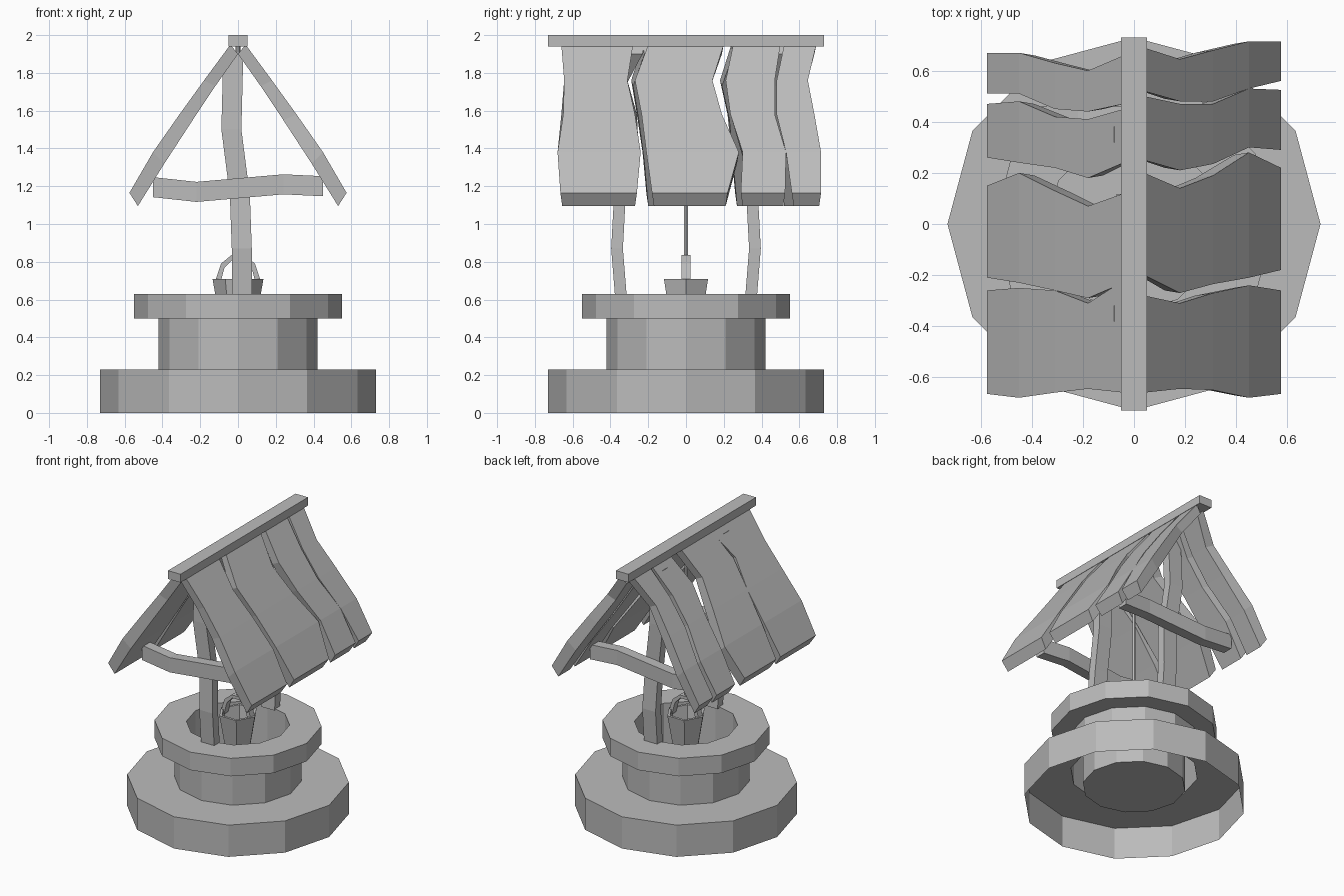
import bpy, bmesh
from math import cos, sin, pi

cube = bpy.data.objects.get("Cube")
if cube:
    bpy.data.objects.remove(cube)

GREY = 0.5
grey = bpy.data.materials.new("plain_grey")
grey.use_nodes = True
grey.diffuse_color = (GREY, GREY, GREY, 1)
grey.node_tree.nodes["Principled BSDF"].inputs["Base Color"].default_value = (GREY, GREY, GREY, 1)


def loft(name, rings, cap_start=True, cap_end=True):
    """Skin a row of matching rings with flat faces."""
    bm = bmesh.new()
    loops = [[bm.verts.new(p) for p in ring] for ring in rings]
    count = len(loops[0])
    for a, b in zip(loops, loops[1:]):
        for i in range(count):
            j = (i + 1) % count
            bm.faces.new((a[i], a[j], b[j], b[i]))
    if cap_start:
        bm.faces.new(loops[0][::-1])
    if cap_end:
        bm.faces.new(loops[-1])
    bmesh.ops.recalc_face_normals(bm, faces=bm.faces)
    mesh = bpy.data.meshes.new(name)
    bm.to_mesh(mesh)
    bm.free()
    mesh.materials.append(grey)
    obj = bpy.data.objects.new(name, mesh)
    bpy.context.collection.objects.link(obj)
    return obj


def circle(radius, z, sides):
    return [(radius * cos(2 * pi * i / sides), radius * sin(2 * pi * i / sides), z)
            for i in range(sides)]


def lathe(name, profile, sides, **caps):
    return loft(name, [circle(r, z, sides) for r, z in profile], **caps)


def flat_rect(x, y, z, w, d):
    """Horizontal rectangle, for upright parts."""
    return [(x + sx * w, y + sy * d, z) for sx, sy in ((-1, -1), (1, -1), (1, 1), (-1, 1))]


def side_rect(x, y, z, d, h):
    """Rectangle facing x, for parts that run sideways."""
    return [(x, y + sy * d, z + sz * h) for sy, sz in ((-1, -1), (1, -1), (1, 1), (-1, 1))]


# Stone wall: a stepped shell, open underneath, with a closed shaft
lathe("well_wall", [(0.34, 0.13), (0.34, 0.63), (0.55, 0.63), (0.55, 0.5), (0.42, 0.5),
                    (0.42, 0.23), (0.73, 0.23), (0.73, 0)], 12, cap_end=False)

# Crooked posts and cross braces, mirrored front to back
post_path = [(0.02, 0.345, 0.62), (0.02, 0.365, 0.87), (0.01, 0.35, 1.15),
             (-0.035, 0.36, 1.5), (-0.025, 0.35, 1.9)]
brace_path = [(-0.45, 0.42, 1.195), (-0.22, 0.43, 1.17), (0.24, 0.41, 1.21), (0.45, 0.42, 1.2)]
for end, s in (("front", -1), ("back", 1)):
    loft(end + "_post", [flat_rect(x, s * y, z, 0.053, 0.031) for x, y, z in post_path])
    loft(end + "_brace", [side_rect(x, s * y, z, 0.037, 0.053) for x, y, z in brace_path])

# Ridge beam
loft("ridge_beam", [flat_rect(0, 0, z, 0.05, 0.73) for z in (1.94, 2)])

# Roof planks: outer and inner slope, then the two wavy edges of each plank
outer = [(0.04, 1.95), (0.18, 1.76), (0.31, 1.58), (0.45, 1.38), (0.575, 1.165)]
inner = [(0, 1.9), (0.12, 1.73), (0.24, 1.55), (0.39, 1.32), (0.53, 1.095)]
left_edges = [
    ((-.66, -.645, -.65, -.68, -.665), (-.28, -.31, -.27, -.24, -.26)),
    ((-.2, -.27, -.235, -.21, -.18), (.2, .14, .19, .28, .22)),
    ((.25, .21, .235, .3, .29), (.5, .47, .47, .53, .525)),
    ((.52, .48, .48, .53, .56), (.69, .645, .68, .715, .715)),
]
right_edges = [
    ((-.66, -.645, -.66, -.68, -.665), (-.22, -.31, -.26, -.25, -.26)),
    ((-.23, -.29, -.26, -.23, -.21), (.12, .07, .13, .2, .15)),
    ((.24, .18, .22, .24, .26), (.45, .41, .42, .48, .47)),
    ((.47, .44, .45, .51, .51), (.66, .6, .63, .67, .67)),
]
for side, s, edges in (("left", 1, left_edges), ("right", -1, right_edges)):
    for n, (low, high) in enumerate(edges, 1):
        loft(f"{side}_roof_plank_{n}", [
            [(s * ox, a, oz), (s * ox, b, oz), (s * ix, b - 0.01, iz), (s * ix, a + 0.01, iz)]
            for (ox, oz), (ix, iz), a, b in zip(outer, inner, low, high)])

# Bucket with a hollow inside, its handle and the rope
lathe("bucket", [(0.085, 0.43), (0.135, 0.71), (0.115, 0.71), (0.075, 0.46)], 6)
arch = [(-0.12, 0.7), (-0.09, 0.79), (-0.035, 0.835)]
arch += [(-x, z) for x, z in reversed(arch)]
loft("bucket_handle", [
    [(x, -0.024, z), (x, 0.024, z), (x * 0.8, 0.024, z - 0.022), (x * 0.8, -0.024, z - 0.022)]
    for x, z in arch])
lathe("rope", [(0.012, 0.82), (0.012, 1.94)], 6)
